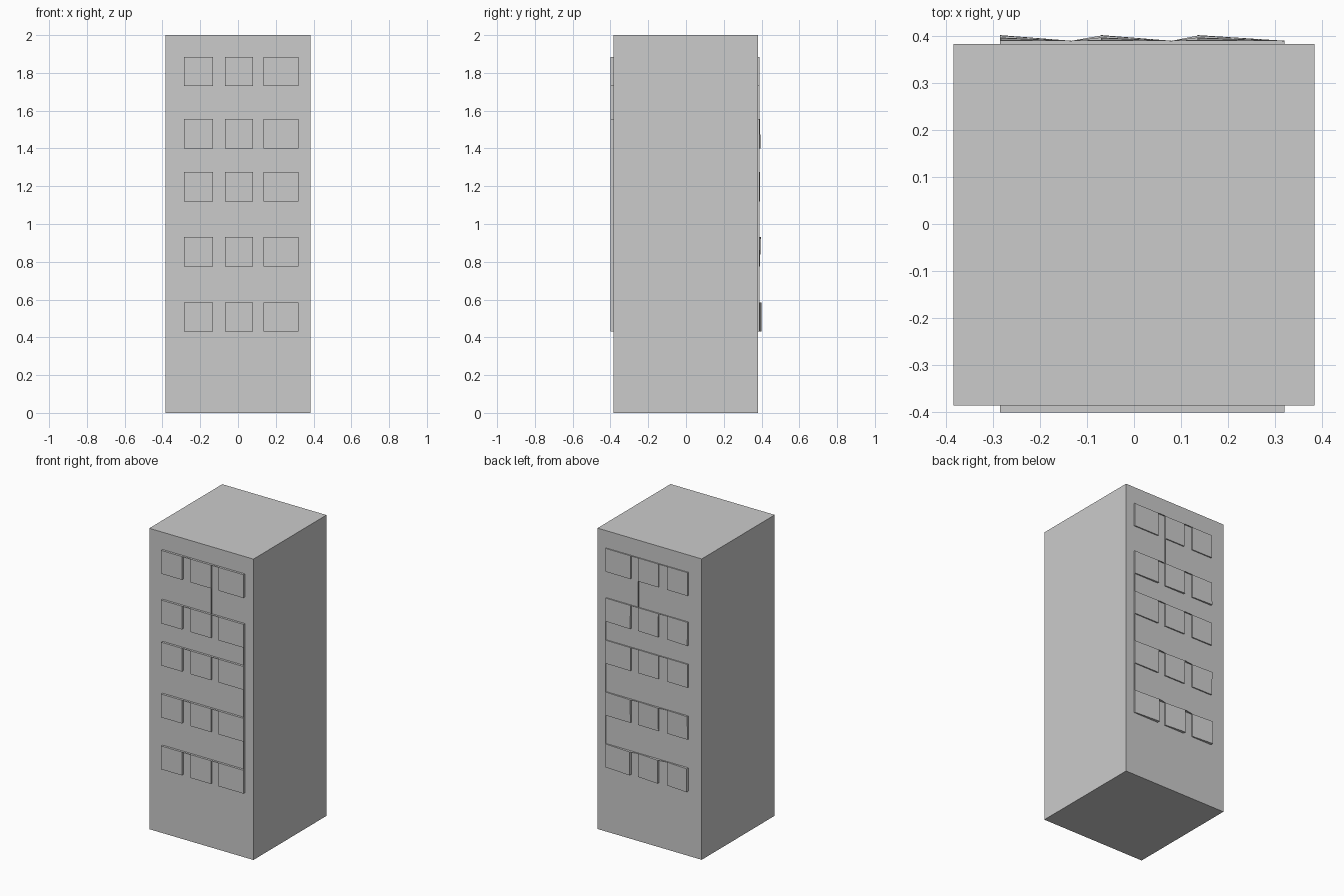
import bpy, bmesh

if "Cube" in bpy.data.objects:
    bpy.data.objects.remove(bpy.data.objects["Cube"])

HX, Y_FRONT, Y_BACK = 0.383, -0.385, 0.382
COLS = [(-0.285, -0.133), (-0.07, 0.08), (0.135, 0.32)]
ROWS = [(0.43, 0.585), (0.775, 0.93), (1.12, 1.275), (1.40, 1.555), (1.73, 1.885)]
# outer y of each rear window row at its high edge: (bottom, top)
REAR_HIGH = [(0.401, 0.40), (0.391, 0.396), (0.391, 0.391), (0.395, 0.391), (0.39, 0.39)]
REAR_LOW = 0.389


def make_object(name, bm):
    me = bpy.data.meshes.new(name)
    bm.to_mesh(me)
    bm.free()
    ob = bpy.data.objects.new(name, me)
    bpy.context.collection.objects.link(ob)
    return ob


def quad(bm, *pts):
    return bm.faces.new([bm.verts.new(p) for p in pts])


# Tower block
bm = bmesh.new()
bmesh.ops.create_cube(bm, size=1)
for v in bm.verts:
    v.co = (v.co.x * 2 * HX, Y_BACK if v.co.y > 0 else Y_FRONT, v.co.z * 2 + 1)
make_object("tower_block", bm)


def windows(name, wall, outer):
    """Raised panes; outer(row) gives y at (left-bottom, right-bottom, right-top, left-top)."""
    bm = bmesh.new()
    for r, (z0, z1) in enumerate(ROWS):
        ys = outer(r)
        for x0, x1 in COLS:
            corners = [(x0, z0), (x1, z0), (x1, z1), (x0, z1)]
            inner = [bm.verts.new((x, wall, z)) for x, z in corners]
            face = [bm.verts.new((x, y, z)) for (x, z), y in zip(corners, ys)]
            bm.faces.new(face if wall < 0 else face[::-1])
            for i in range(4):
                j = (i + 1) % 4
                side = [inner[i], inner[j], face[j], face[i]]
                bm.faces.new(side if wall < 0 else side[::-1])
    make_object(name, bm)


def fins(name, wall, outer):
    """Paper-thin ledges and ribs joining the panes."""
    bm = bmesh.new()
    for r, (z0, z1) in enumerate(ROWS):
        _, yr, yrt, yl = outer(r)
        for (_, xa), (xb, _) in zip(COLS, COLS[1:]):
            quad(bm, (xa, wall, z1), (xb, wall, z1), (xb, yl, z1), (xa, yrt, z1))
        if r < len(ROWS) - 1:
            # rib up to the next row: outer edge, or middle column for the top gap
            x = COLS[2][1] if r < 3 else COLS[1][1]
            zn, yn = ROWS[r + 1][0], outer(r + 1)[1]
            quad(bm, (x, wall, z1), (x, wall, zn), (x, yn, zn), (x, yrt, z1))
    make_object(name, bm)


def front_outer(r):
    return (-0.40,) * 4


def rear_outer(r):
    low, high = REAR_HIGH[r]
    return (low, REAR_LOW, REAR_LOW, high)


# Front and rear facades
for side, wall, outer in (("front", Y_FRONT, front_outer), ("rear", Y_BACK, rear_outer)):
    windows(side + "_windows", wall, outer)
    fins(side + "_ledges", wall, outer)
